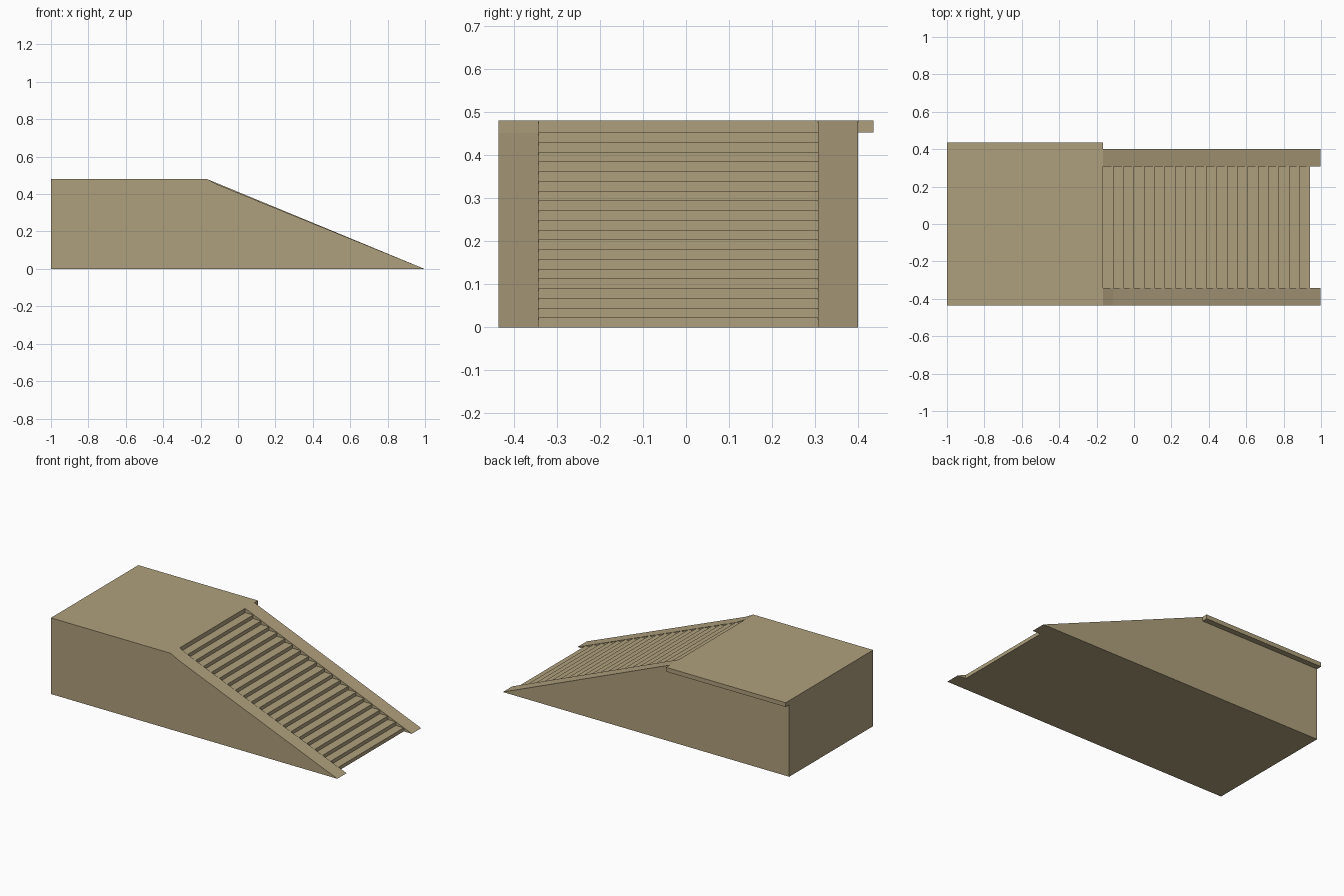
import bpy, bmesh
from mathutils import Vector

if "Cube" in bpy.data.objects:
    bpy.data.objects.remove(bpy.data.objects["Cube"])

X0, XS, X1 = -1.0, -0.165, 0.997     # back end, top of stairs, foot of ramp
TOP, LIP = 0.48, 0.453               # deck height, underside of the deck lip
YF, YB, YL = -0.435, 0.40, 0.435     # front wall, back wall, lip edge
STEPS, RUN = 20, 0.0553
RISE = LIP / STEPS

stone = bpy.data.materials.new("sandstone")
stone.diffuse_color = (0.43, 0.35, 0.205, 1)
stone.use_nodes = True
stone.node_tree.nodes["Principled BSDF"].inputs["Base Color"].default_value = stone.diffuse_color


def prism(name, profile, depth):
    """Extrude a planar 3D profile along a depth vector."""
    bm = bmesh.new()
    face = bm.faces.new([bm.verts.new(p) for p in profile])
    ext = bmesh.ops.extrude_face_region(bm, geom=[face], use_keep_orig=True)
    moved = [g for g in ext["geom"] if isinstance(g, bmesh.types.BMVert)]
    bmesh.ops.translate(bm, verts=moved, vec=Vector(depth))
    bmesh.ops.recalc_face_normals(bm, faces=bm.faces)
    me = bpy.data.meshes.new(name)
    bm.to_mesh(me)
    bm.free()
    me.materials.append(stone)
    ob = bpy.data.objects.new(name, me)
    bpy.context.collection.objects.link(ob)
    return ob


def side_prism(name, xz, y0, y1):
    return prism(name, [(x, y0, z) for x, z in xz], (0, y1 - y0, 0))


# Landing block with the deck lip overhanging the back wall
landing = [(YF, 0), (YB, 0), (YB, LIP), (YL, LIP), (YL, TOP), (YF, TOP)]
prism("landing", [(X0, y, z) for y, z in landing], (XS - X0, 0, 0))

# Sloped side walls; the front one has a short steeper start
side_prism("front_side_wall",
           [(XS, 0), (X1, 0), (XS + RUN, LIP - 0.002), (XS, TOP)], YF, -0.343)
side_prism("back_side_wall", [(XS, 0), (X1, 0), (XS, TOP)], 0.307, YB)

# Flight of steps between the walls
stairs = [(XS, 0), (XS, LIP)]
for i in range(STEPS):
    x = XS + (i + 1) * RUN
    stairs.append((x, LIP - i * RISE))
    stairs.append((x, LIP - (i + 1) * RISE))
stairs[-1] = (stairs[-1][0], 0)
side_prism("stairs", stairs, -0.343, 0.307)
